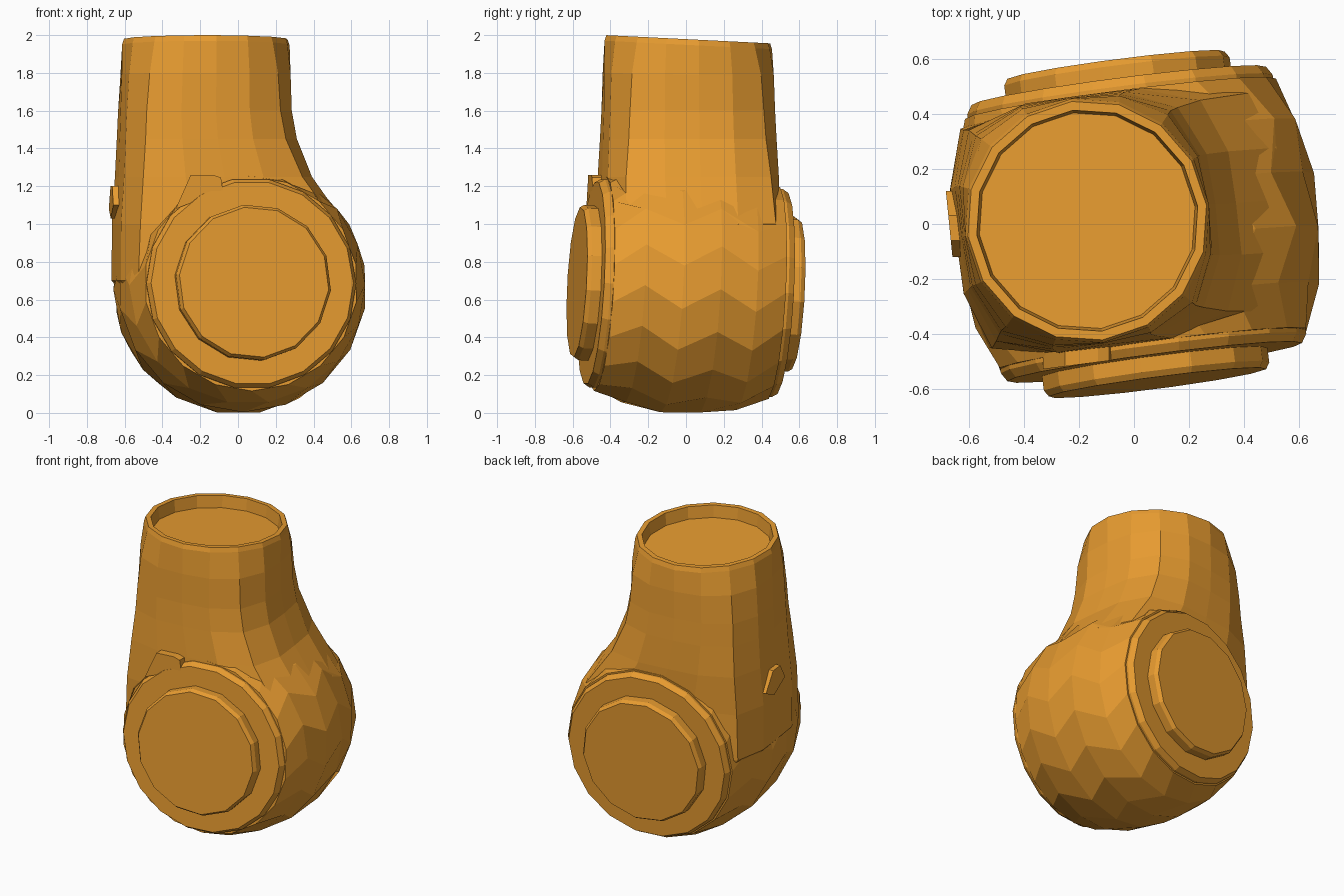
import bpy, math
from mathutils import Vector, Matrix

if "Cube" in bpy.data.objects:
    bpy.data.objects.remove(bpy.data.objects["Cube"])

orange = bpy.data.materials.new("orange")
orange.diffuse_color = (0.8, 0.33, 0.03, 1)
orange.use_nodes = True
orange.node_tree.nodes["Principled BSDF"].inputs["Base Color"].default_value = orange.diffuse_color

# Joint axis: slightly turned about z and slightly tilted, pointing to the front
AXIS = Vector((0.13, -1.0, 0.055)).normalized()
CENTRE = Vector((0.01, 0, 0.66))
SIDE = AXIS.cross(Vector((0, 0, 1))).normalized()
UP = SIDE.cross(AXIS).normalized()


def loft(name, rings):
    """Closed skin through equally sized rings, capped at both ends."""
    n = len(rings[0])
    verts = [p for r in rings for p in r]
    faces = [(k * n + i, k * n + (i + 1) % n, (k + 1) * n + (i + 1) % n, (k + 1) * n + i)
             for k in range(len(rings) - 1) for i in range(n)]
    faces += [tuple(reversed(range(n))), tuple(range(len(verts) - n, len(verts)))]
    mesh = bpy.data.meshes.new(name)
    mesh.from_pydata(verts, [], faces)
    mesh.materials.append(orange)
    obj = bpy.data.objects.new(name, mesh)
    bpy.context.collection.objects.link(obj)
    bpy.context.view_layer.objects.active = obj
    obj.select_set(True)
    bpy.ops.object.mode_set(mode='EDIT')
    bpy.ops.mesh.select_all(action='SELECT')
    bpy.ops.mesh.normals_make_consistent(inside=False)
    bpy.ops.object.mode_set(mode='OBJECT')
    obj.select_set(False)
    return obj


def axis_ring(t, r, n, phase=0.0):
    """Circle around the joint axis at distance t from the centre."""
    return [CENTRE + AXIS * t + SIDE * r * math.cos(a) + UP * r * math.sin(a)
            for a in (math.tau * i / n + phase for i in range(n))]


def neck_ring(z, cx, hw, hd, power, tilt=0.0, n=16):
    """Rounded-square section, turned in line with the joint axis."""
    turn = Matrix.Rotation(math.radians(7.4), 3, 'Z')
    ring = []
    for i in range(n):
        a = math.tau * i / n
        c, s = math.cos(a), math.sin(a)
        r = (abs(c) ** power + abs(s) ** power) ** (-1 / power)
        p = turn @ Vector((c * r * hw, s * r * hd, 0))
        ring.append(p + Vector((cx, 0.012, z - tilt * (p.y + 0.44))))
    return ring


# Neck: square near the joint, round at the open top, with a shallow recess
sections = [(0.4, 0.0, 0.42, 0.42, 4), (0.7, -0.09, 0.56, 0.455, 5.5),
            (1.0, -0.05, 0.60, 0.46, 5), (1.25, -0.13, 0.505, 0.46, 4),
            (1.45, -0.165, 0.465, 0.455, 3.2), (1.6, -0.175, 0.45, 0.45, 3),
            (1.8, -0.172, 0.447, 0.45, 2.6, 0.02), (1.97, -0.17, 0.447, 0.447, 2, 0.05),
            (2.0, -0.17, 0.437, 0.437, 2, 0.05), (2.0, -0.17, 0.405, 0.405, 2, 0.05),
            (1.92, -0.17, 0.395, 0.395, 2, 0.05)]
body = loft("body", [neck_ring(*s) for s in sections])

# Bulging barrel of the joint, merged into the neck
barrel = loft("barrel", [axis_ring(t, r, 18, math.pi / 18 * (k % 2)) for k, (t, r) in enumerate(
    [(-0.46, 0.57), (-0.30, 0.63), (-0.1, 0.663), (0.1, 0.663), (0.30, 0.63), (0.46, 0.57)])])
union = body.modifiers.new("merge", 'BOOLEAN')
union.operation = 'UNION'
union.solver = 'EXACT'
union.object = barrel
bpy.context.view_layer.objects.active = body
bpy.ops.object.modifier_apply(modifier="merge")
bpy.data.objects.remove(barrel)

# Side plate and raised disc on the front and the back
for name, s in (("front", 1), ("back", -1)):
    loft(name + "_plate", [axis_ring(s * 0.42, 0.56, 18), axis_ring(s * 0.475, 0.56, 18),
                           axis_ring(s * 0.507, 0.54, 18)])
    loft(name + "_disc", [axis_ring(s * 0.49, 0.415, 14, 0.1), axis_ring(s * 0.56, 0.415, 14, 0.1),
                          axis_ring(s * 0.583, 0.40, 14, 0.1)])

# Small tab on the upper edge of the front plate
tab = [(-0.33, 1.08), (-0.08, 1.18), (-0.09, 1.245), (-0.13, 1.26), (-0.25, 1.26)]
loft("plate_tab", [[Vector((x, y + 0.13 * x, z)) for x, z in tab] for y in (-0.42, -0.485)])

# Small wedge catch on the left side
catch = [(0.12, 1.08), (0.02, 1.03), (-0.12, 1.10), (-0.06, 1.2), (0.03, 1.2)]
loft("side_catch", [[Vector((x - 0.1 * y, y, z)) for y, z in catch] for x in (-0.6, -0.672)])
